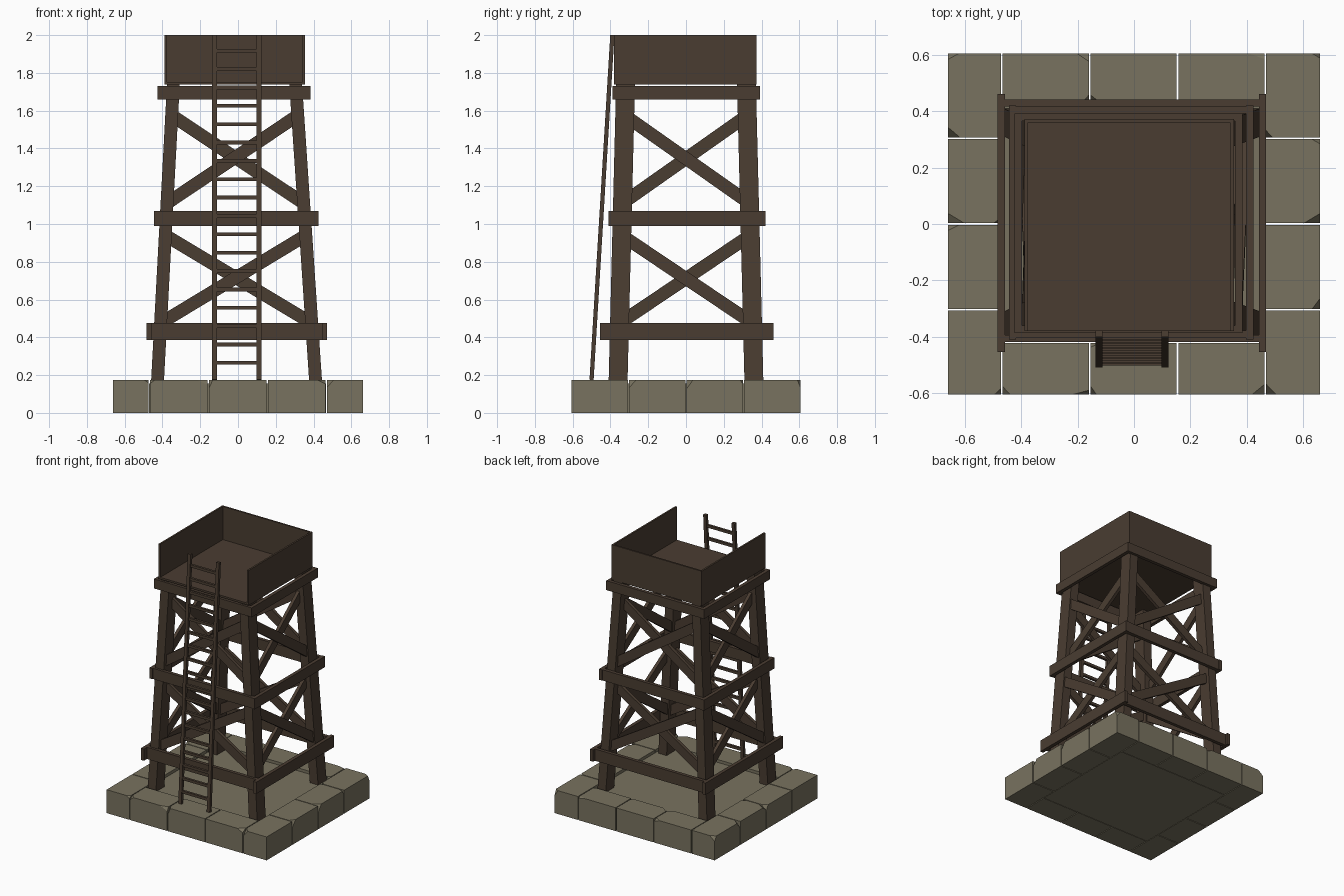
import bpy, bmesh, random
from mathutils import Vector

if "Cube" in bpy.data.objects:
    bpy.data.objects.remove(bpy.data.objects["Cube"])

random.seed(4)


def material(name, rgb):
    m = bpy.data.materials.new(name)
    m.diffuse_color = (*rgb, 1)
    m.use_nodes = True
    m.node_tree.nodes["Principled BSDF"].inputs["Base Color"].default_value = m.diffuse_color
    return m


STONE = material("stone", (0.19, 0.17, 0.115))
WOOD = material("wood", (0.068, 0.046, 0.031))


def finish(bm, name, mat):
    bmesh.ops.recalc_face_normals(bm, faces=bm.faces)
    me = bpy.data.meshes.new(name)
    bm.to_mesh(me)
    bm.free()
    me.materials.append(mat)
    ob = bpy.data.objects.new(name, me)
    bpy.context.collection.objects.link(ob)
    return ob


def hull8(bm, low, high):
    """Six-sided block between two quads."""
    v = [bm.verts.new(p) for p in low + high]
    for f in ((3, 2, 1, 0), (4, 5, 6, 7), (0, 1, 5, 4), (1, 2, 6, 5), (2, 3, 7, 6), (3, 0, 4, 7)):
        bm.faces.new([v[i] for i in f])


def rect(x0, x1, y0, y1, z):
    return [(x0, y0, z), (x1, y0, z), (x1, y1, z), (x0, y1, z)]


def box(name, x, y, z, mat=WOOD):
    bm = bmesh.new()
    hull8(bm, rect(*x, *y, z[0]), rect(*x, *y, z[1]))
    return finish(bm, name, mat)


def plank(name, p, q, width, depth, normal):
    """Straight bar from p to q, thin along the normal."""
    p, q = Vector(p), Vector(q)
    side = (q - p).cross(Vector(normal)).normalized() * width / 2
    n = side.cross(q - p).normalized() * depth / 2
    ends = [[e + side * a + n * b for a, b in ((-1, -1), (1, -1), (1, 1), (-1, 1))] for e in (p, q)]
    bm = bmesh.new()
    hull8(bm, *ends)
    return finish(bm, name, WOOD)


def stone(name, x, y, h):
    """Paving block with one or two chipped corners."""
    g = 0.003
    x0, x1, y0, y1 = x[0] + g, x[1] - g, y[0] + g, y[1] - g
    bm = bmesh.new()
    hull8(bm, rect(x0, x1, y0, y1, 0), rect(x0, x1, y0, y1, h))
    corners = [(a, b) for a in (0, 1) for b in (0, 1)]
    for a, b in random.sample(corners, random.choice((1, 2))):
        c = Vector((x1 if a else x0, y1 if b else y0, h))
        cut = [random.uniform(0.02, 0.06), random.uniform(0.01, 0.04), random.uniform(0.01, 0.05)]
        n = Vector(((1 if a else -1) / cut[0], (1 if b else -1) / cut[1], 1 / cut[2])).normalized()
        co = c - Vector((0, 0, cut[2]))
        bmesh.ops.bisect_plane(bm, geom=bm.verts[:] + bm.edges[:] + bm.faces[:],
                               plane_co=co, plane_no=n, clear_outer=True)
        bmesh.ops.holes_fill(bm, edges=[e for e in bm.edges if e.is_boundary])
    return finish(bm, name, STONE)


# Stone border: four blocks down each side, three across front and back
H = 0.175
for i in range(4):
    y = (-0.61 + 0.305 * i, -0.305 + 0.305 * i)
    stone(f"left_stone_{i}", (-0.665, -0.47), y, H)
    stone(f"right_stone_{i}", (0.467, 0.665), y, H)
for i in range(3):
    x = (-0.47 + 0.3123 * i, -0.1577 + 0.3123 * i)
    stone(f"front_stone_{i}", x, (-0.61, -0.42), H)
    stone(f"back_stone_{i}", x, (0.42, 0.61), H)
box("inner_slab", (-0.47, 0.467), (-0.42, 0.42), (0, 0.155), STONE)

# Leaning corner legs
Z0, Z1 = 0.15, 1.745


def leg_centre(sx, sy, z):
    t = (z - Z0) / (Z1 - Z0)
    xa, xb = (-0.427, -0.342) if sx < 0 else (0.412, 0.305)
    return xa + (xb - xa) * t, sy * (0.36 - 0.04 * t)


for sx, side in ((-1, "left"), (1, "right")):
    for sy, end in ((-1, "front"), (1, "back")):
        quads = []
        for z in (Z0, Z1):
            x, y = leg_centre(sx, sy, z)
            quads.append(rect(x - 0.034, x + 0.034, y - 0.05, y + 0.05, z))
        bm = bmesh.new()
        hull8(bm, *quads)
        finish(bm, f"{end}_{side}_leg", WOOD)

# Three rings of horizontal beams: side beams overhang the front and back ones
RINGS = [((-0.485, 0.47), (-0.42, 0.443), (-0.455, 0.463), (0.387, 0.475)),
         ((-0.445, 0.425), (-0.405, 0.418), (-0.41, 0.422), (0.99, 1.07)),
         ((-0.425, 0.385), (-0.387, 0.392), (-0.388, 0.393), (1.66, 1.73))]
T = 0.026
for i, (xs, ys, ends, zs) in enumerate(RINGS):
    box(f"left_beam_{i}", (xs[0], xs[0] + T), ends, zs)
    box(f"right_beam_{i}", (xs[1] - T, xs[1]), ends, zs)
    inner = (xs[0] + T, xs[1] - T)
    box(f"front_beam_{i}", inner, (ys[0], ys[0] + T), zs)
    box(f"back_beam_{i}", inner, (ys[1] - T, ys[1]), zs)

# Crossed braces on all four sides, two tiers
FACES = {"front": ((-1, -1), (1, -1), (0, 1, 0)), "back": ((-1, 1), (1, 1), (0, 1, 0)),
         "left": ((-1, -1), (-1, 1), (1, 0, 0)), "right": ((1, -1), (1, 1), (1, 0, 0))}
for face, (a, b, n) in FACES.items():
    for tier, (lo, hi) in enumerate(((0.475, 0.94), (1.11, 1.575))):
        for k, (za, zb) in enumerate(((lo, hi), (hi, lo))):
            off = Vector(n) * (0.012 if k else -0.012)
            p = Vector((*leg_centre(*a, za), za)) + off
            q = Vector((*leg_centre(*b, zb), zb)) + off
            plank(f"{face}_brace_{tier}_{k}", p, q, 0.068, 0.024, n)

# Platform floor and three walls, open at the front
box("platform_floor", (-0.39, 0.355), (-0.38, 0.373), (1.738, 1.752))
box("left_wall", (-0.39, -0.377), (-0.38, 0.373), (1.738, 2.0))
box("right_wall", (0.342, 0.355), (-0.38, 0.373), (1.738, 2.0))
box("back_wall", (-0.377, 0.342), (0.36, 0.373), (1.738, 2.0))


# Ladder leaning on the open front
def ladder_y(z):
    return -0.5 + 0.11 * (z - 0.175) / 1.825


for x, side in ((-0.124, "left"), (0.111, "right")):
    plank(f"ladder_{side}_rail", (x, ladder_y(0.175), 0.175), (x, ladder_y(2), 2), 0.025, 0.022, (0, 1, 0))
for i in range(18):
    z = 0.265 + 0.0972 * i
    y = ladder_y(z)
    box(f"ladder_rung_{i}", (-0.113, 0.1), (y - 0.009, y + 0.009), (z - 0.01, z + 0.01))
